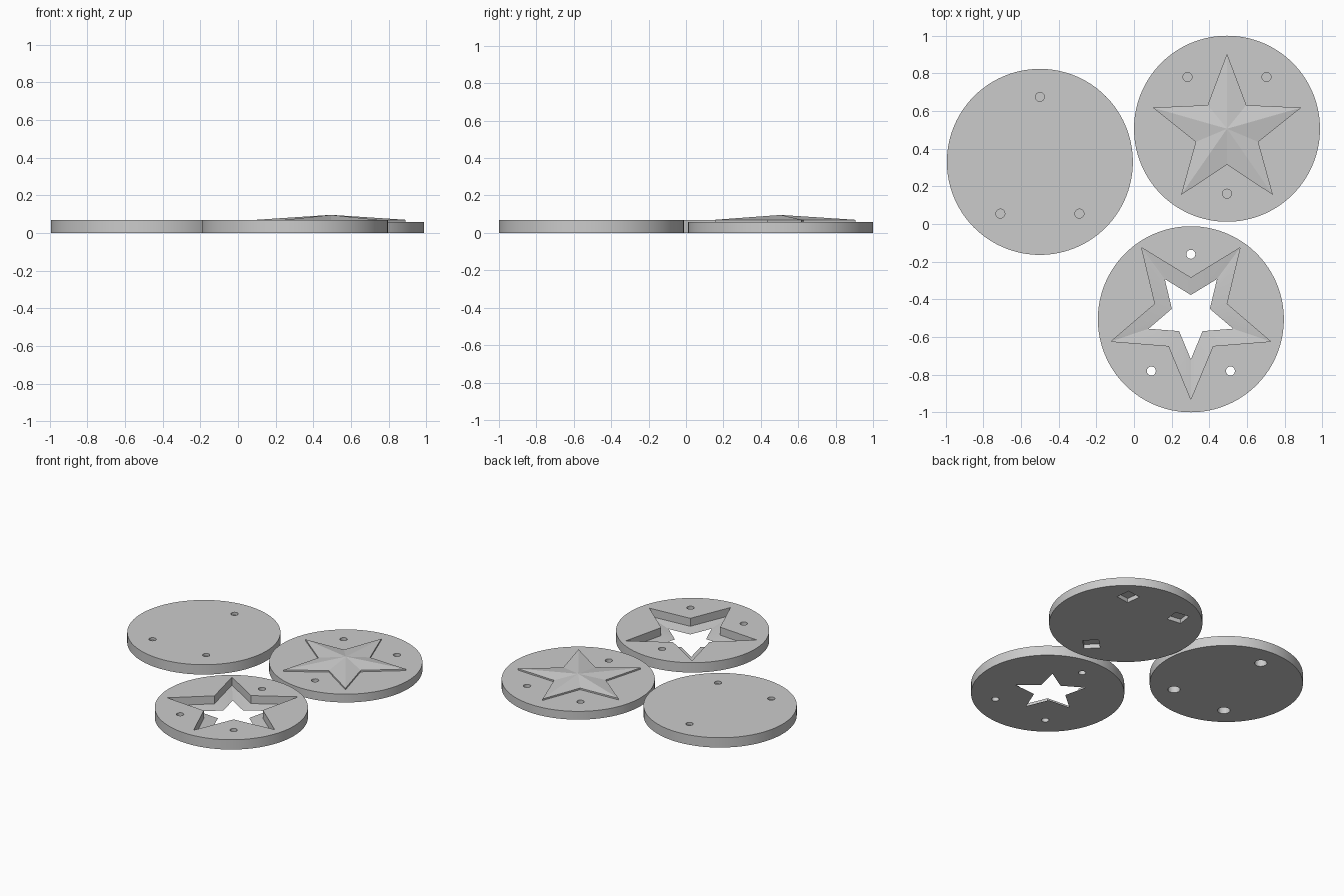
import bpy, bmesh, math

if "Cube" in bpy.data.objects:
    bpy.data.objects.remove(bpy.data.objects["Cube"])

R = 0.494                                   # disc radius
HOLES = [(0, 0.345), (-0.21, -0.275), (0.21, -0.275)]

gray = bpy.data.materials.new("plain gray")
gray.diffuse_color = (0.6, 0.6, 0.6, 1)
gray.use_nodes = True
gray.node_tree.nodes["Principled BSDF"].inputs["Base Color"].default_value = gray.diffuse_color


def finish(name, bm):
    bmesh.ops.recalc_face_normals(bm, faces=bm.faces)
    mesh = bpy.data.meshes.new(name)
    bm.to_mesh(mesh)
    bm.free()
    ob = bpy.data.objects.new(name, mesh)
    bpy.context.collection.objects.link(ob)
    mesh.materials.append(gray)
    return ob


def loft(name, rings, apex=None):
    """Skin stacked rings of points; close with a cap or an apex point."""
    bm = bmesh.new()
    loops = [[bm.verts.new(p) for p in ring] for ring in rings]
    n = len(loops[0])
    for a, b in zip(loops, loops[1:]):
        for i in range(n):
            bm.faces.new((a[i], a[(i + 1) % n], b[(i + 1) % n], b[i]))
    bm.faces.new(loops[0])
    if apex:
        tip = bm.verts.new(apex)
        for i in range(n):
            bm.faces.new((loops[-1][i], loops[-1][(i + 1) % n], tip))
    else:
        bm.faces.new(loops[-1])
    return finish(name, bm)


def circle(x, y, z, r, n, turn=0.0):
    return [(x + r * math.cos(turn + math.tau * i / n),
             y + r * math.sin(turn + math.tau * i / n), z) for i in range(n)]


def star(x, y, z, outer, inner, turn):
    return [(x + r * math.cos(turn + math.pi * i / 5),
             y + r * math.sin(turn + math.pi * i / 5), z)
            for i in range(10) for r in [inner if i % 2 else outer]]


def prism(name, x, y, z0, z1, r, n, turn=0.0):
    return loft(name, [circle(x, y, z, r, n, turn) for z in (z0, z1)])


def cut(ob, cutter):
    mod = ob.modifiers.new("cut", 'BOOLEAN')
    mod.operation = 'DIFFERENCE'
    mod.solver = 'EXACT'
    mod.object = cutter
    cutter.hide_render = True
    cutter.hide_set(True)


def bake(ob):
    """Apply the cuts and remove the cutters."""
    bpy.context.view_layer.objects.active = ob
    ob.select_set(True)
    cutters = [m.object for m in ob.modifiers]
    for m in list(ob.modifiers):
        bpy.ops.object.modifier_apply(modifier=m.name)
    for c in cutters:
        bpy.data.objects.remove(c)
    bpy.ops.object.shade_smooth_by_angle(angle=math.radians(15))
    ob.select_set(False)


# Plain cover disc: shallow screw holes above, round head pockets below
ax, ay = -0.5, 0.33
cover = prism("cover_disc", ax, ay, 0, 0.07, R, 120)
for hx, hy in HOLES:
    cut(cover, prism("hole_cutter", ax + hx, ay + hy, 0.052, 0.1, 0.024, 24))
    cut(cover, prism("pocket_cutter", ax + hx, ay + hy, -0.02, 0.045, 0.04, 24))
bake(cover)

# Base disc under the raised star: square nut pockets below
bx, by = 0.494, 0.506
base = prism("star_base_disc", bx, by, 0, 0.059, R, 120)
for hx, hy in HOLES:
    hy = -hy
    cut(base, prism("hole_cutter", bx + hx, by + hy, 0.037, 0.1, 0.024, 24))
    cut(base, prism("pocket_cutter", bx + hx, by + hy, -0.02, 0.03, 0.073, 4,
                    math.atan2(hy, hx)))

# Raised faceted star, with the lower screw hole running through it
sy = 0.49
raised = loft("raised_star",
              [star(bx, sy, z, 0.415, 0.175, math.pi / 2) for z in (0.055, 0.07)],
              apex=(bx, by, 0.096))
bake(base)

# Frame disc with a star recess tapering down to a star opening
cx, cy = 0.302, -0.506
frame = prism("star_frame_disc", cx, cy, 0, 0.07, R, 120)
for hx, hy in HOLES:
    cut(frame, prism("hole_cutter", cx + hx, cy + hy, -0.02, 0.1, 0.024, 24))
cut(frame, loft("star_cutter",
                [star(cx, -0.486, z, 0.445, 0.2, -math.pi / 2) for z in (0.1, 0.013)],
                apex=(cx, -0.48, -0.0147)))
bake(frame)
